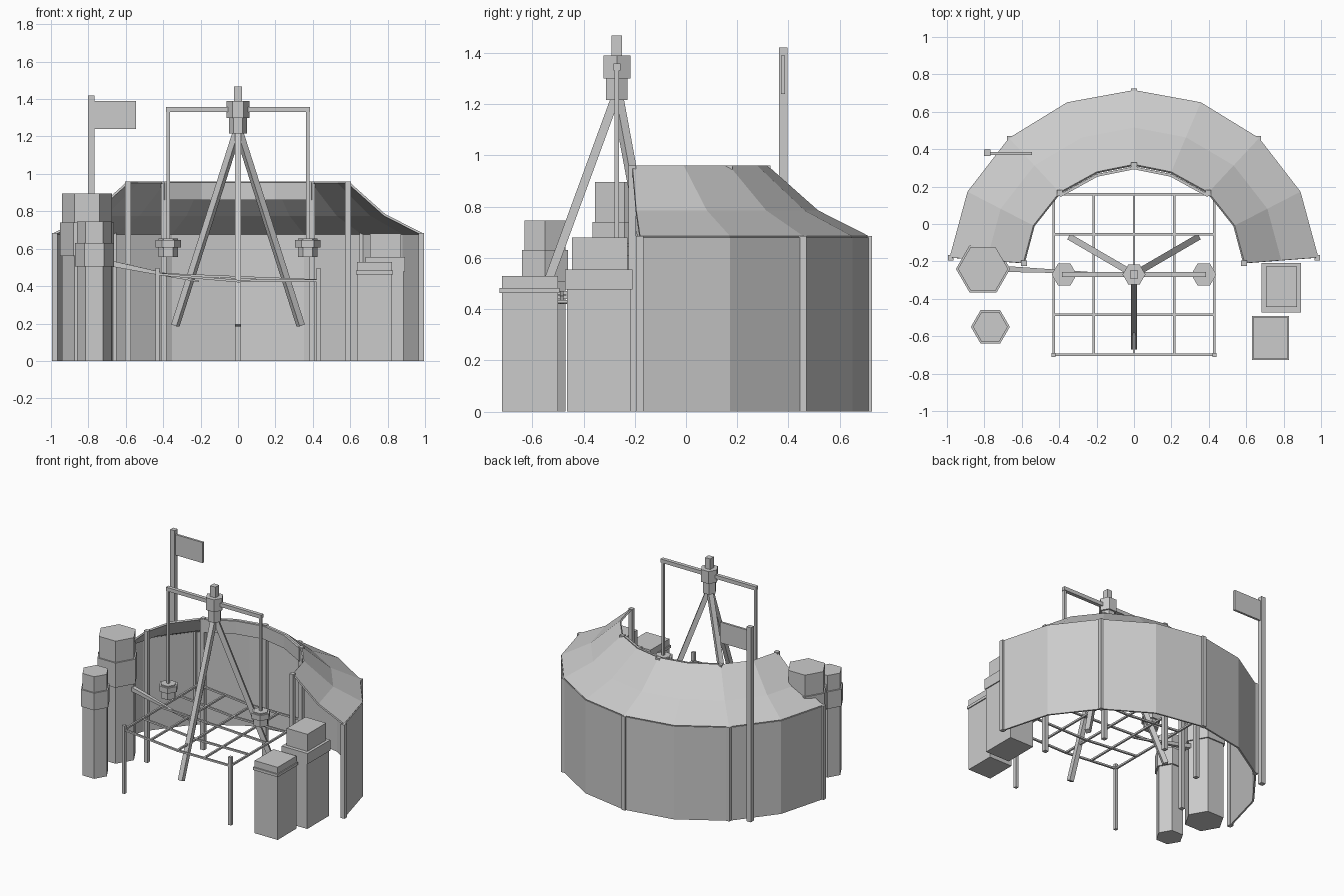
import bpy, bmesh, math
from mathutils import Vector, Matrix

cube = bpy.data.objects.get("Cube")
if cube:
    bpy.data.objects.remove(cube, do_unlink=True)

grey = bpy.data.materials.new("plain_grey")
grey.use_nodes = True
grey.diffuse_color = (0.6, 0.6, 0.6, 1)
grey.node_tree.nodes["Principled BSDF"].inputs["Base Color"].default_value = (0.6, 0.6, 0.6, 1)


def finish(name, bm):
    bmesh.ops.recalc_face_normals(bm, faces=bm.faces)
    mesh = bpy.data.meshes.new(name)
    bm.to_mesh(mesh)
    bm.free()
    mesh.materials.append(grey)
    obj = bpy.data.objects.new(name, mesh)
    bpy.context.collection.objects.link(obj)
    return obj


def add_beam(bm, a, b, w, w_end=None):
    """Square bar from a to b, optionally tapered."""
    a, b = Vector(a), Vector(b)
    d = b - a
    turn = d.to_track_quat('Z', 'Y').to_matrix().to_4x4()
    m = Matrix.Translation((a + b) / 2) @ turn @ Matrix.Rotation(math.pi / 4, 4, 'Z')
    r = math.sqrt(0.5)
    bmesh.ops.create_cone(bm, cap_ends=True, segments=4, radius1=w * r,
                          radius2=(w_end or w) * r, depth=d.length, matrix=m)


def beams(name, bars):
    bm = bmesh.new()
    for bar in bars:
        add_beam(bm, *bar)
    return finish(name, bm)


def hex_tiers(name, x, y, tiers):
    """Stacked hexagonal prisms, each given as (radius, bottom, top)."""
    bm = bmesh.new()
    for r, z0, z1 in tiers:
        m = Matrix.Translation((x, y, (z0 + z1) / 2)) @ Matrix.Rotation(math.pi / 2, 4, 'Z')
        bmesh.ops.create_cone(bm, cap_ends=True, segments=6, radius1=r, radius2=r,
                              depth=z1 - z0, matrix=m)
    return finish(name, bm)


def boxes(name, parts):
    """Boxes, each given as (x0, x1, y0, y1, z0, z1)."""
    bm = bmesh.new()
    for x0, x1, y0, y1, z0, z1 in parts:
        m = Matrix.Translation(((x0 + x1) / 2, (y0 + y1) / 2, (z0 + z1) / 2))
        m = m @ Matrix.Diagonal((x1 - x0, y1 - y0, z1 - z0, 1))
        bmesh.ops.create_cube(bm, size=1, matrix=m)
    return finish(name, bm)


def strip(name, rows, thickness):
    """Faceted sheet through rows of points."""
    bm = bmesh.new()
    grid = [[bm.verts.new(p) for p in row] for row in rows]
    for lo, hi in zip(grid, grid[1:]):
        for i in range(len(lo) - 1):
            bm.faces.new((lo[i], lo[i + 1], hi[i + 1], hi[i]))
    obj = finish(name, bm)
    mod = obj.modifiers.new("thickness", 'SOLIDIFY')
    mod.thickness = thickness
    mod.offset = 0
    return obj


def ring(half, z, dy=0):
    pts = half + [(-x, y) for x, y in reversed(half[:-1])]
    return [(x, y + dy, z) for x, y in pts]


# Curved shelter: wall, sagging roof, valance
outer = [(-.98, -.18), (-.885, .17), (-.665, .455), (-.355, .645), (0, .71)]
inner = [(-.588, -.21), (-.535, -.01), (-.396, .166), (-.198, .275), (0, .315)]
middle = [((a + c) / 2, (b + d) / 2) for (a, b), (c, d) in zip(outer, inner)]
strip("shelter_wall", [ring(outer, 0), ring(outer, .68)], .012)
strip("shelter_roof", [ring(outer, .68), ring(middle, .78), ring(inner, .955)], .012)
strip("roof_valance", [ring(inner[2:], .86, -.015), ring(inner[2:], .955, -.015)], .015)

# Shelter posts at every second corner
beams("outer_posts", [((x, y, 0), (x, y, .685), .03) for x, y, z in ring(outer, 0)[::2]])
beams("inner_posts", [((x, y, 0), (x, y, .96), .03) for x, y, z in ring(inner, 0)[::2]])

# Flag on a pole
boxes("flag_pole", [(-.802, -.766, .363, .397, 0, 1.42)])
boxes("flag", [(-.766, -.545, .37, .386, 1.24, 1.39)])

# Tripod with stacked head
cy = -.27
feet = [(-.335, -.075, .19), (.335, -.075, .19), (0, -.655, .19)]
beams("tripod_legs", [(f, (0, cy, 1.24), .034) for f in feet])
hex_tiers("tripod_head", 0, cy, [(.048, 1.215, 1.30), (.061, 1.30, 1.39)])
boxes("tripod_finial", [(-.021, .021, cy - .021, cy + .021, 1.39, 1.468)])

# Balance arm with two hanging pots
beams("balance_arm", [((-.385, cy, 1.344), (.385, cy, 1.344), .027)])
for side, word in ((-1, "right"), (1, "left")):
    x = side * .373
    beams(word + "_hanging_rod", [((x, cy, .65), (x, cy, 1.34), .017)])
    hex_tiers(word + "_hanging_pot", x, cy, [(.053, .555, .655), (.067, .607, .647)])


# Lattice with a slight sag
def net_point(x, y):
    return (x, y, .437 - .04 * x + .02 * (abs(x) / .43 - .5))


step = .215
xs = [step * i for i in range(-2, 3)]
ys = [-.70 + step * i for i in range(5)]
bars = []
for x in xs:
    bars.append((net_point(x, ys[0]), net_point(x, ys[-1]), .013))
for y in ys:
    if y != ys[2]:
        bars += [(net_point(p, y), net_point(q, y), .013) for p, q in zip(xs, xs[1:])]
bars.append((net_point(xs[0], ys[2]), net_point(xs[-1], ys[2]), .013))
beams("lattice", bars)
beams("lattice_posts", [((s * .43, -.70, 0), (s * .43, -.70, .497), .022) for s in (-1, 1)])
beams("tapered_branch", [((-.70, -.24, .525), (-.21, -.262, .425), .032, .008)])

# Hexagonal pillars on the right side
hex_tiers("tall_pillar", -.807, -.24, [(.134, 0, .895), (.145, .56, .74)])
hex_tiers("short_pillar", -.768, -.55, [(.093, 0, .745), (.104, .505, .63)])

# Square crates on the left side
boxes("front_crate", [(.637, .823, -.718, -.50, 0, .53), (.63, .83, -.727, -.493, .463, .483)])
boxes("rear_crate", [(.69, .885, -.465, -.215, 0, .50), (.683, .892, -.472, -.208, .477, .555),
                     (.705, .872, -.445, -.228, .555, .68)])
